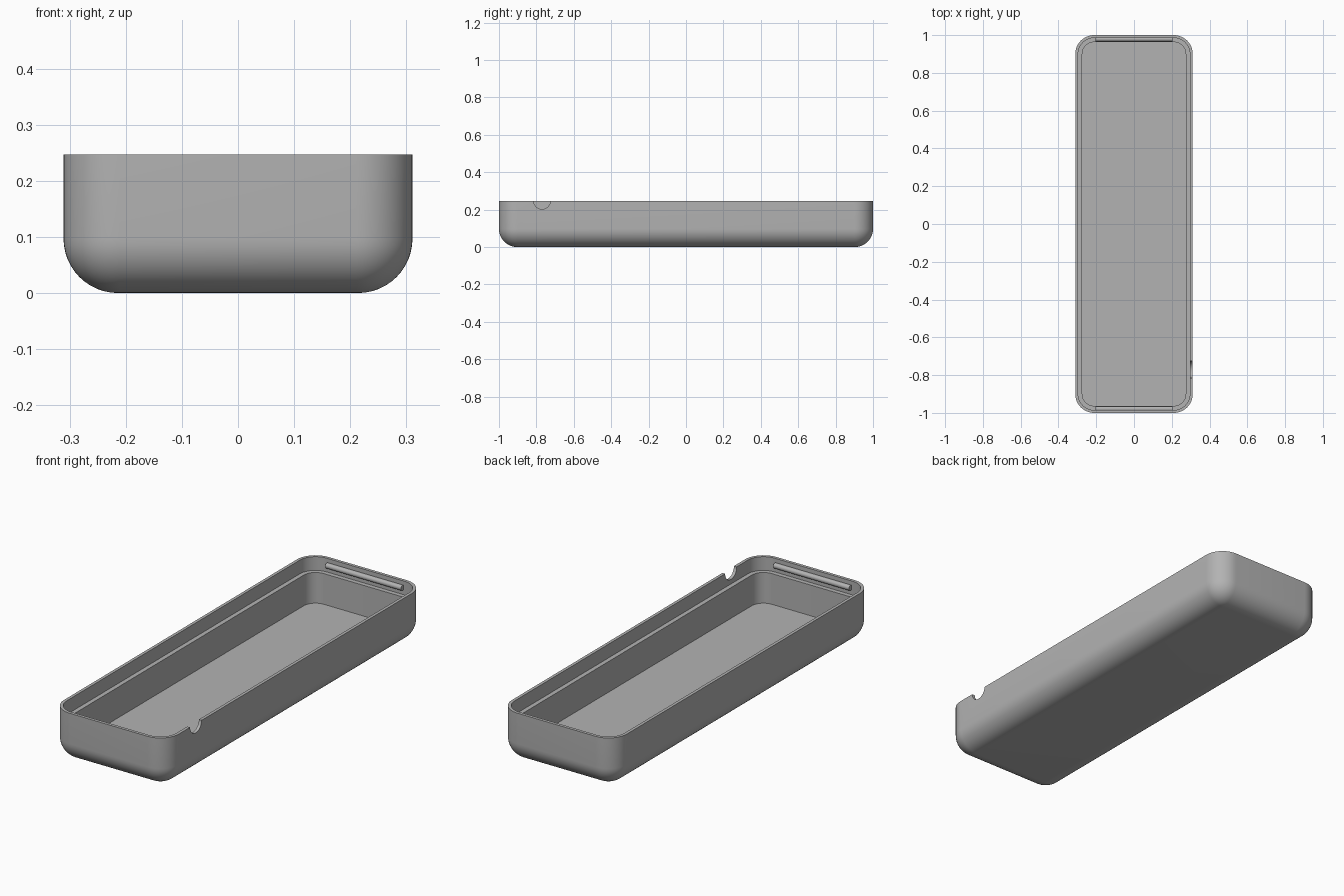
import bpy, bmesh, math
from mathutils import Matrix

old = bpy.data.objects.get("Cube")
if old:
    bpy.data.objects.remove(old, do_unlink=True)

HALF_X, HALF_Y, HEIGHT = 0.311, 1.0, 0.247
CORNER, FILLET = 0.1, 0.097
LEDGE_Z, FLOOR_Z = 0.18, 0.03
LIP, WALL = 0.015, 0.037      # insets of the thin lip and the thick wall
STEPS = 12

grey = bpy.data.materials.new("grey plastic")
grey.use_nodes = True
colour = (0.45, 0.45, 0.45, 1)
grey.diffuse_color = colour
grey.node_tree.nodes["Principled BSDF"].inputs["Base Color"].default_value = colour


def finish(bm, name):
    bmesh.ops.recalc_face_normals(bm, faces=bm.faces)
    mesh = bpy.data.meshes.new(name)
    bm.to_mesh(mesh)
    bm.free()
    obj = bpy.data.objects.new(name, mesh)
    bpy.context.collection.objects.link(obj)
    mesh.materials.append(grey)
    return obj


def smooth(obj):
    bpy.ops.object.select_all(action='DESELECT')
    obj.select_set(True)
    bpy.context.view_layer.objects.active = obj
    bpy.ops.object.shade_smooth_by_angle(angle=math.radians(30))


def rounded_ring(bm, inset, z):
    """Rounded rectangle of vertices, inset from the outer outline."""
    ring, r = [], CORNER - inset
    for q, (sx, sy) in enumerate([(1, 1), (-1, 1), (-1, -1), (1, -1)]):
        for i in range(STEPS + 1):
            a = math.pi / 2 * (q + i / STEPS)
            ring.append(bm.verts.new((sx * (HALF_X - CORNER) + r * math.cos(a),
                                      sy * (HALF_Y - CORNER) + r * math.sin(a), z)))
    return ring


def cylinder_x(name, radius, length, x, y, z):
    bm = bmesh.new()
    place = Matrix.Translation((x, y, z)) @ Matrix.Rotation(math.pi / 2, 4, 'Y')
    bmesh.ops.create_cone(bm, cap_ends=True, segments=32, radius1=radius,
                          radius2=radius, depth=length, matrix=place)
    return finish(bm, name)


# Tray shell: filleted bottom, outer wall, lip, ledge, inner wall and floor
levels = []
for i in range(STEPS + 1):
    a = math.pi / 2 * i / STEPS
    levels.append((FILLET * (1 - math.sin(a)), FILLET * (1 - math.cos(a))))
levels += [(0, HEIGHT), (LIP, HEIGHT), (LIP, LEDGE_Z), (WALL, LEDGE_Z), (WALL, FLOOR_Z)]

bm = bmesh.new()
rings = [rounded_ring(bm, inset, z) for inset, z in levels]
for low, high in zip(rings, rings[1:]):
    for i in range(len(low)):
        j = (i + 1) % len(low)
        bm.faces.new((low[i], low[j], high[j], high[i]))
bm.faces.new(rings[0])
bm.faces.new(rings[-1])
tray = finish(bm, "tray_shell")

# Half-round notch through the lip
cutter = cylinder_x("notch_cutter", 0.045, 0.05, HALF_X, -0.77, HEIGHT + 0.0005)
cutter.hide_render = True
cutter.hide_viewport = True
cut = tray.modifiers.new("notch", 'BOOLEAN')
cut.operation = 'DIFFERENCE'
cut.solver = 'EXACT'
cut.object = cutter
bpy.context.view_layer.objects.active = tray
bpy.ops.object.modifier_apply(modifier=cut.name)
bpy.data.objects.remove(cutter, do_unlink=True)
smooth(tray)

# Snap ridges inside both end lips
for side, name in ((-1, "front_snap_ridge"), (1, "back_snap_ridge")):
    smooth(cylinder_x(name, 0.013, 0.41, 0, side * 0.979, 0.215))
